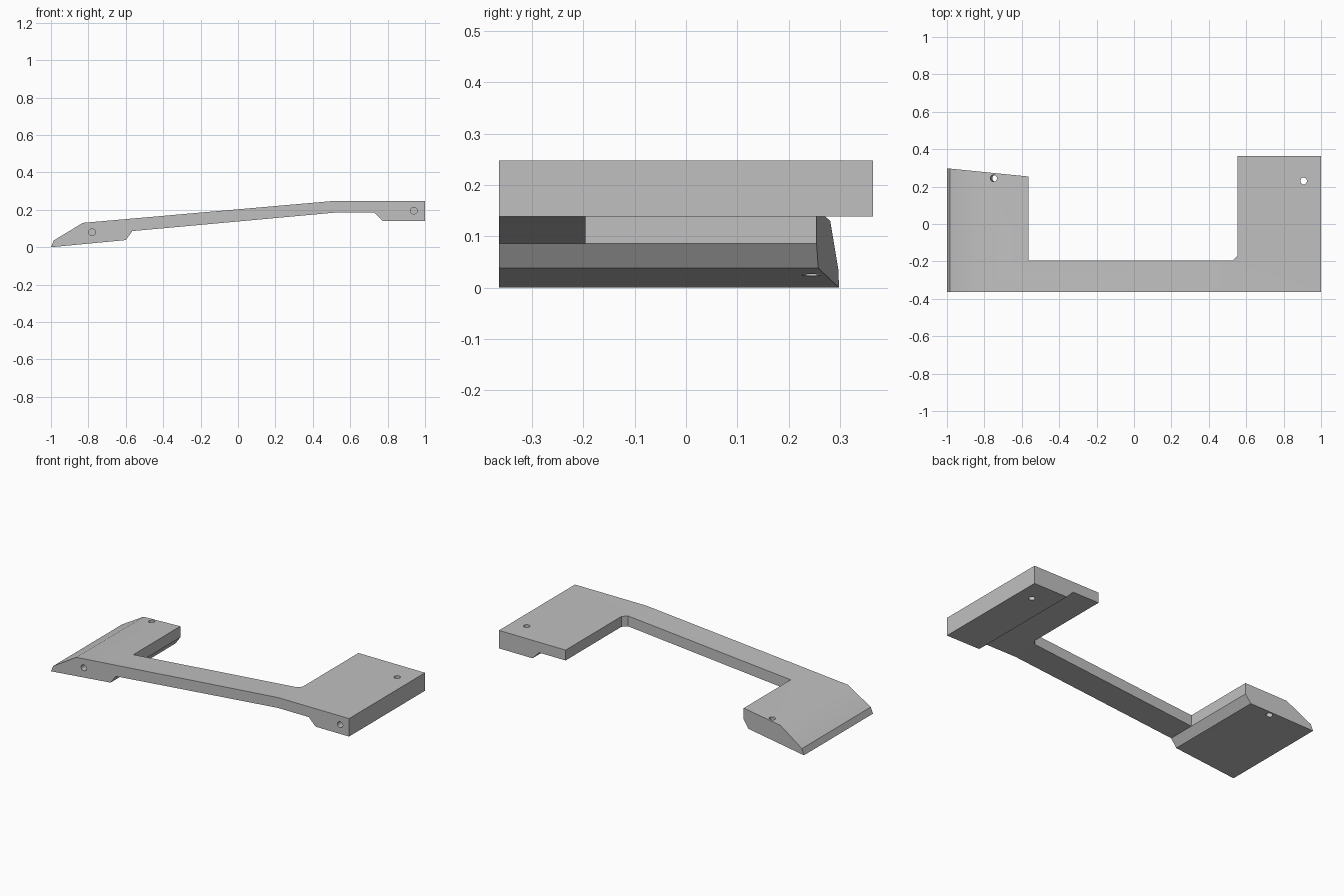
import bpy
import bmesh
import math
from mathutils import Vector

cube = bpy.data.objects.get("Cube")
if cube:
    bpy.data.objects.remove(cube, do_unlink=True)

grey = bpy.data.materials.new("plain grey")
grey.use_nodes = True
colour = (0.53, 0.53, 0.53, 1)
grey.diffuse_color = colour
grey.node_tree.nodes["Principled BSDF"].inputs["Base Color"].default_value = colour


def prism(name, points, start, sweep):
    """Extrude a closed outline, whose points are mapped by start, along sweep."""
    bm = bmesh.new()
    face = bm.faces.new([bm.verts.new(start(*p)) for p in points])
    out = bmesh.ops.extrude_face_region(bm, geom=[face])
    moved = [v for v in out["geom"] if isinstance(v, bmesh.types.BMVert)]
    bmesh.ops.translate(bm, vec=sweep, verts=moved)
    bmesh.ops.recalc_face_normals(bm, faces=bm.faces)
    mesh = bpy.data.meshes.new(name)
    bm.to_mesh(mesh)
    bm.free()
    mesh.materials.append(grey)
    obj = bpy.data.objects.new(name, mesh)
    bpy.context.collection.objects.link(obj)
    return obj


def drill(name, centre, axis, depth, radius=0.018):
    """Round cutter centred on a point."""
    bpy.ops.mesh.primitive_cylinder_add(vertices=24, radius=radius, depth=depth, location=centre)
    obj = bpy.context.object
    obj.name = name
    obj.rotation_euler = Vector(axis).to_track_quat("Z", "Y").to_euler()
    obj.data.materials.append(grey)
    return obj


def cut(target, cutter, operation="DIFFERENCE"):
    mod = target.modifiers.new(cutter.name, "BOOLEAN")
    mod.object, mod.operation, mod.solver = cutter, operation, "EXACT"
    cutter.hide_render = True
    bpy.context.view_layer.update()
    bpy.context.view_layer.objects.active = target
    bpy.ops.object.modifier_apply(modifier=mod.name)
    bpy.data.objects.remove(cutter, do_unlink=True)


# Side profile: wedge foot, sloping arm and end block
profile = [(-1, 0), (-0.985, 0.036), (-0.83, 0.13), (0.52, 0.248), (1, 0.248),
           (1, 0.139), (0.775, 0.139), (0.73, 0.185), (0.52, 0.185),
           (-0.565, 0.086), (-0.6, 0.038)]
bracket = prism("bracket", profile, lambda x, z: (x, -0.5, z), (0, 1, 0))

# Plan outline: two blocks joined by the narrow arm
plan = [(-1.1, -0.364), (1.1, -0.364), (1.1, 0.364), (0.553, 0.364), (0.553, -0.17),
        (0.527, -0.196), (-0.565, -0.196), (-0.565, 0.254), (-1.1, 0.308)]
outline = prism("plan_outline", plan, lambda x, y: (x, y, -0.2), (0, 0, 0.7))
cut(bracket, outline, "INTERSECT")

# Blind holes in the front face
for label, x, z in (("foot", -0.78, 0.08), ("block", 0.94, 0.195)):
    cut(bracket, drill(label + "_front_hole", (x, -0.364, z), (0, 1, 0), 0.3))

# Through holes, the foot one square to its sloping underside
tilt = math.atan2(0.038, 0.4)
cut(bracket, drill("foot_through_hole", (-0.745, 0.244, 0.08),
                   (-math.sin(tilt), 0, math.cos(tilt)), 0.4))
cut(bracket, drill("block_through_hole", (0.907, 0.23, 0.2), (0, 0, 1), 0.4))

# Smooth the gentle bends and keep the corners crisp
bpy.ops.object.select_all(action="DESELECT")
bracket.select_set(True)
bpy.context.view_layer.objects.active = bracket
bpy.ops.object.shade_smooth_by_angle(angle=math.radians(30))
